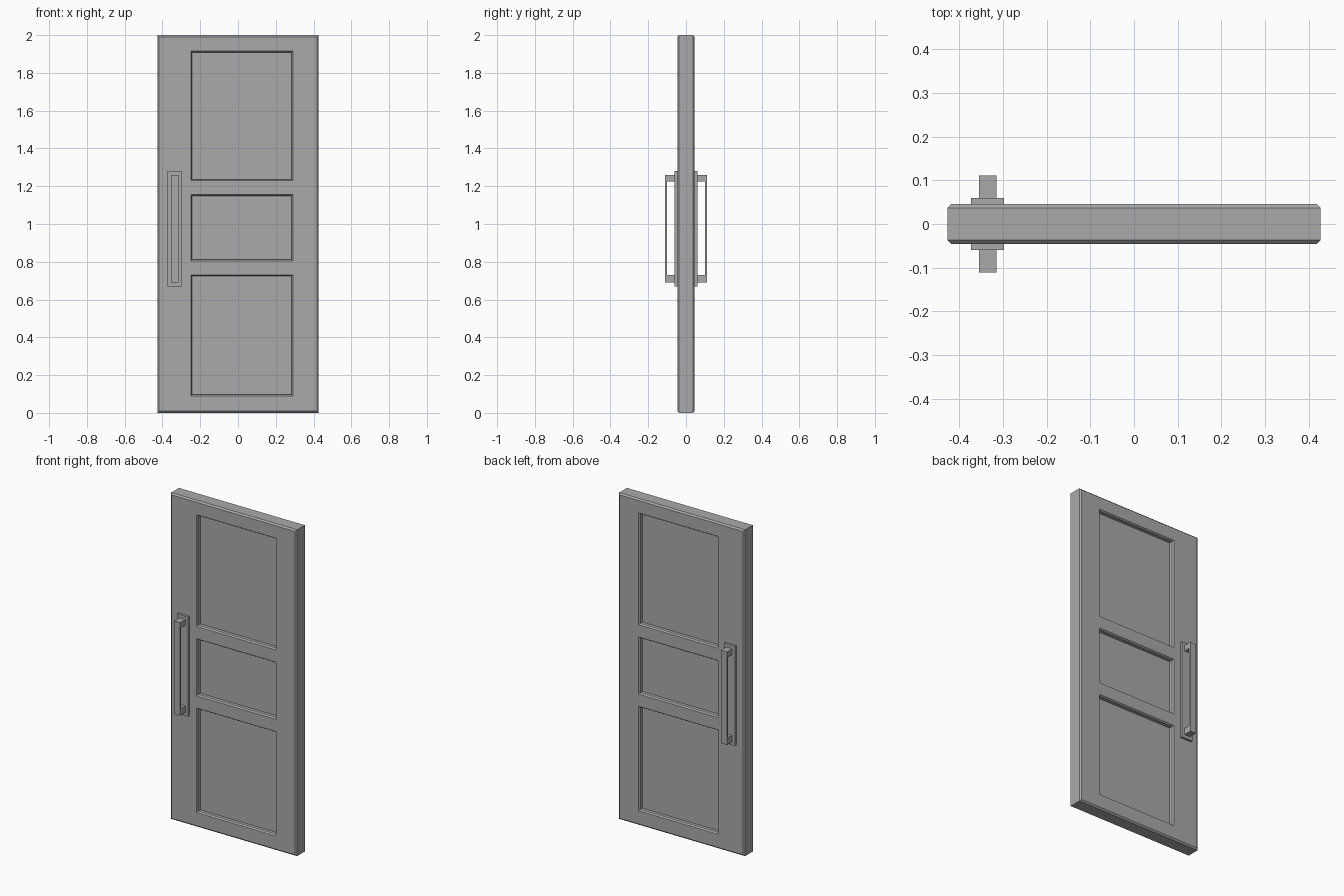
import bpy
import bmesh
from mathutils import Matrix, Vector

cube = bpy.data.objects.get("Cube")
if cube:
    bpy.data.objects.remove(cube, do_unlink=True)

grey = bpy.data.materials.new("plain grey")
grey.use_nodes = True
COLOUR = (0.4, 0.4, 0.4, 1)
grey.diffuse_color = COLOUR
grey.node_tree.nodes["Principled BSDF"].inputs["Base Color"].default_value = COLOUR

HALF_WIDTH, HALF_DEPTH, HEIGHT = 0.427, 0.046, 2.0
CHAMFER, RECESS = 0.009, 0.02
PANEL_X = (-0.25, 0.29)
PANEL_Z = [(0.09, 0.73), (0.805, 1.155), (1.23, 1.915)]


def add_box(bm, low, high):
    low, high = Vector(low), Vector(high)
    place = Matrix.Translation((low + high) / 2) @ Matrix.Diagonal((*(high - low), 1))
    bmesh.ops.create_cube(bm, size=1, matrix=place)


def finish(bm, name):
    bmesh.ops.recalc_face_normals(bm, faces=bm.faces)
    mesh = bpy.data.meshes.new(name)
    bm.to_mesh(mesh)
    bm.free()
    mesh.materials.append(grey)
    obj = bpy.data.objects.new(name, mesh)
    bpy.context.collection.objects.link(obj)
    return obj


def is_panel(face):
    c = face.calc_center_median()
    return (abs(face.normal.y) > 0.9 and PANEL_X[0] < c.x < PANEL_X[1]
            and any(a < c.z < b for a, b in PANEL_Z))


# Door slab with a chamfered rim on both faces
bm = bmesh.new()
add_box(bm, (-HALF_WIDTH, -HALF_DEPTH, 0), (HALF_WIDTH, HALF_DEPTH, HEIGHT))
rim = [e for e in bm.edges if abs(e.verts[0].co.y - e.verts[1].co.y) < 0.001]
bmesh.ops.bevel(bm, geom=rim, offset=CHAMFER, segments=1, affect='EDGES')

# Cut lines around the panels, then sink each panel on both sides
cuts = [((x, 0, 0), (1, 0, 0)) for x in PANEL_X]
cuts += [((0, 0, z), (0, 0, 1)) for pair in PANEL_Z for z in pair]
for point, normal in cuts:
    bmesh.ops.bisect_plane(bm, geom=bm.verts[:] + bm.edges[:] + bm.faces[:],
                           plane_co=point, plane_no=normal)
bm.normal_update()
panels = [f for f in bm.faces if is_panel(f)]
bmesh.ops.inset_individual(bm, faces=panels, thickness=CHAMFER, depth=-CHAMFER)
for face in panels:
    normal = face.normal.copy()
    sunk = bmesh.ops.extrude_discrete_faces(bm, faces=[face])["faces"][0]
    bmesh.ops.translate(bm, verts=sunk.verts, vec=-normal * RECESS)
bmesh.ops.dissolve_limit(bm, angle_limit=0.01, verts=bm.verts, edges=bm.edges)
finish(bm, "door_slab")

# Pull handle on each face: backplate, two posts and a thin grip bar
for side, label in ((-1, "front"), (1, "back")):
    bm = bmesh.new()
    add_box(bm, (-0.373, 0.04, 0.67), (-0.298, 0.06, 1.28))
    finish(bm, label + "_backplate").scale.y = side

    bm = bmesh.new()
    grip = [(0.055, 0.69), (0.111, 0.69), (0.111, 1.26), (0.055, 1.26),
            (0.055, 1.225), (0.1, 1.225), (0.1, 0.73), (0.055, 0.73)]
    outline = bm.faces.new([bm.verts.new((-0.355, y, z)) for y, z in grip])
    solid = bmesh.ops.extrude_face_region(bm, geom=[outline])["geom"]
    bmesh.ops.translate(bm, vec=(0.04, 0, 0),
                        verts=[v for v in solid if isinstance(v, bmesh.types.BMVert)])
    finish(bm, label + "_handle").scale.y = side
